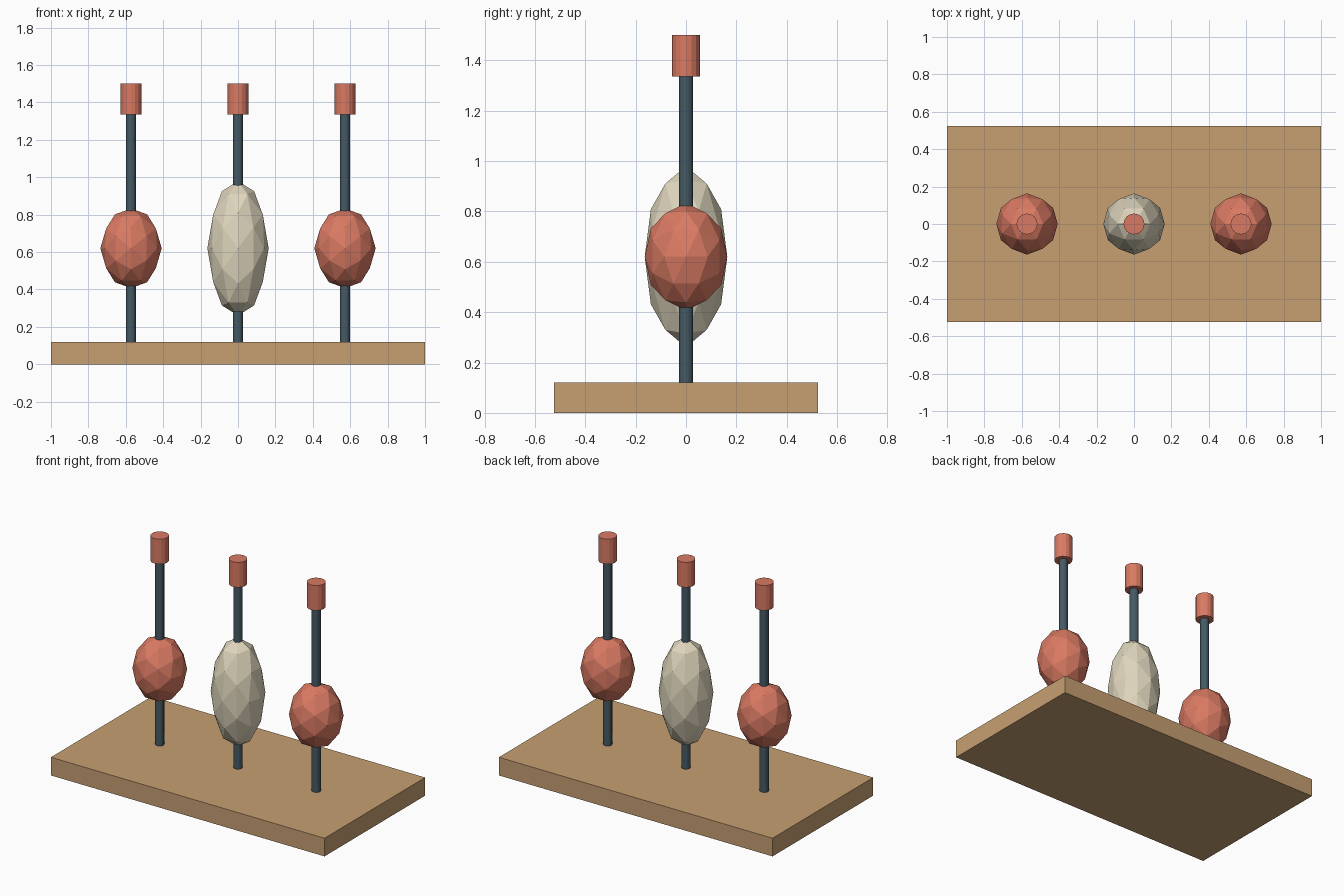
import bpy
import math
from mathutils import Matrix

cube = bpy.data.objects.get("Cube")
if cube:
    bpy.data.objects.remove(cube, do_unlink=True)


def material(name, rgb):
    m = bpy.data.materials.new(name)
    m.use_nodes = True
    m.diffuse_color = (*rgb, 1)
    m.node_tree.nodes["Principled BSDF"].inputs["Base Color"].default_value = (*rgb, 1)
    return m


WOOD = material("tan_wood", (0.57, 0.35, 0.17))
RED = material("terracotta", (0.70, 0.195, 0.125))
CREAM = material("cream", (0.73, 0.665, 0.503))
STEEL = material("blue_grey", (0.06, 0.102, 0.127))


def finish(name, mat):
    obj = bpy.context.object
    obj.name = name
    obj.data.materials.append(mat)
    return obj


def cylinder(name, x, radius, bottom, top, mat):
    bpy.ops.mesh.primitive_cylinder_add(vertices=16, radius=radius, depth=top - bottom,
                                        location=(x, 0, (bottom + top) / 2))
    finish(name, mat)


def bead(name, x, height, mat):
    # Faceted ball turned so an edge midpoint faces up, then stretched
    bpy.ops.mesh.primitive_ico_sphere_add(subdivisions=2, radius=1, location=(x, 0, 0.62))
    obj = finish(name, mat)
    turn = Matrix.Rotation(-math.atan(2) / 2, 4, 'Y')
    obj.data.transform(Matrix.Diagonal((0.164, 0.164, height, 1)) @ turn)


# Base board
bpy.ops.mesh.primitive_cube_add(size=1, location=(0, 0, 0.06))
base = finish("base_board", WOOD)
base.data.transform(Matrix.Diagonal((2, 1.05, 0.12, 1)))

# Three posts, each with a bead and an end cap
for side, x, height, mat in (("right", -0.572, 0.213, RED),
                             ("middle", 0, 0.359, CREAM),
                             ("left", 0.572, 0.213, RED)):
    cylinder(side + "_post", x, 0.0275, 0.11, 1.36, STEEL)
    cylinder(side + "_cap", x, 0.056, 1.335, 1.5, RED)
    bead(side + "_bead", x, height, mat)
